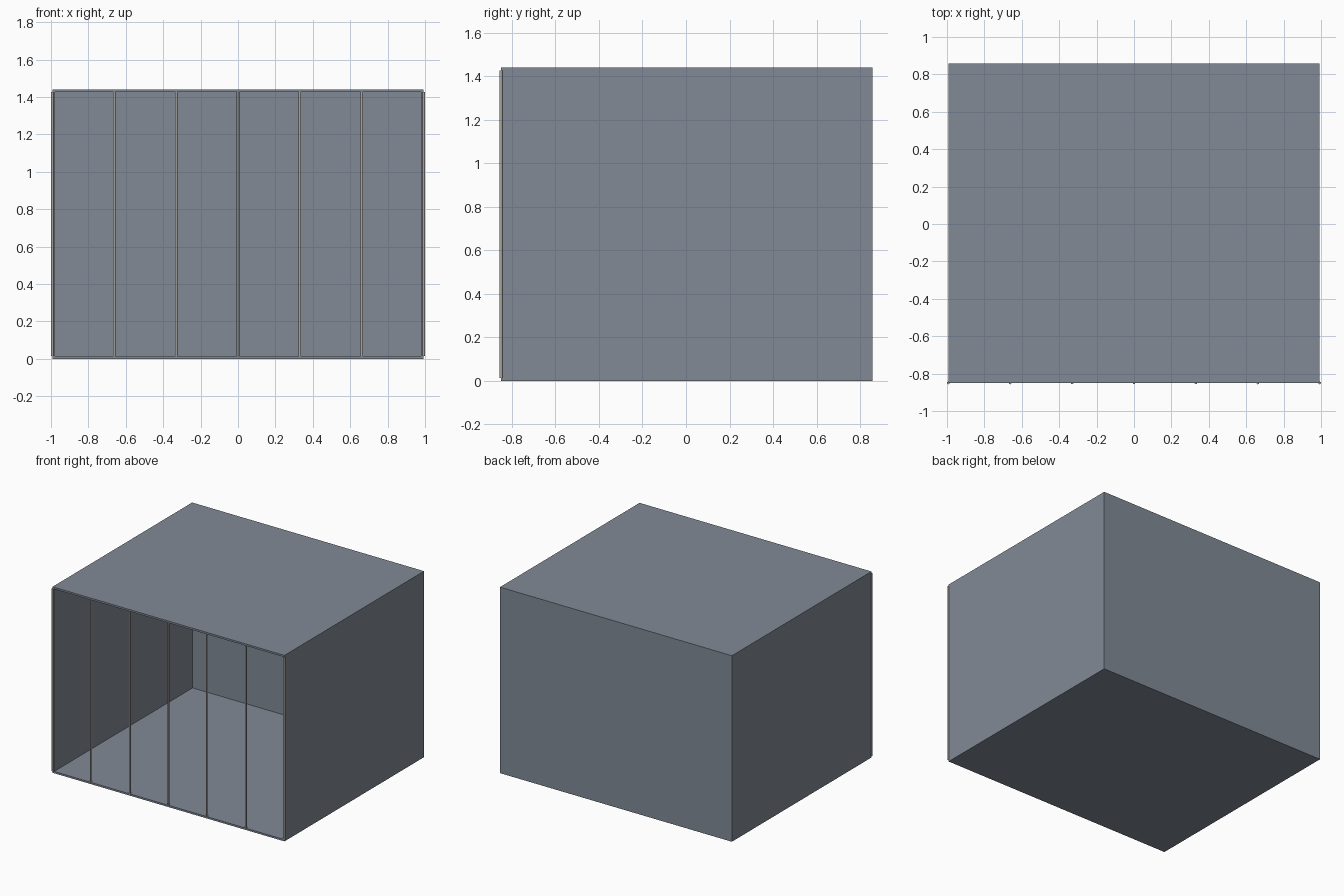
import bpy, bmesh
from mathutils import Matrix, Vector

cube = bpy.data.objects.get("Cube")
if cube:
    bpy.data.objects.remove(cube, do_unlink=True)


def material(name, rgb):
    mat = bpy.data.materials.new(name)
    mat.use_nodes = True
    mat.diffuse_color = (*rgb, 1)
    mat.node_tree.nodes["Principled BSDF"].inputs["Base Color"].default_value = (*rgb, 1)
    return mat


def finish(name, bm, mat):
    mesh = bpy.data.meshes.new(name)
    bm.to_mesh(mesh)
    bm.free()
    mesh.materials.append(mat)
    obj = bpy.data.objects.new(name, mesh)
    bpy.context.collection.objects.link(obj)
    return obj


slate = material("slate grey", (0.22, 0.255, 0.30))
steel = material("warm steel", (0.40, 0.39, 0.36))

HALF_X, FRONT, BACK, HEIGHT, WALL = 0.993, -0.85, 0.857, 1.44, 0.014
BAR_RADIUS = 0.007

# Box shell, open at the front and thickened inward
bm = bmesh.new()
size = Vector((2 * HALF_X, BACK - FRONT, HEIGHT))
centre = Vector((0, (FRONT + BACK) / 2, HEIGHT / 2))
bmesh.ops.create_cube(bm, size=1, matrix=Matrix.Translation(centre) @ Matrix.Diagonal((*size, 1)))
front = min(bm.faces, key=lambda f: f.calc_center_median().y)
bmesh.ops.delete(bm, geom=[front], context='FACES_ONLY')
shell = finish("box_shell", bm, slate)
solid = shell.modifiers.new("wall thickness", 'SOLIDIFY')
solid.thickness = WALL
solid.offset = -1
solid.use_even_offset = True

# Seven slim upright bars across the opening
for i in range(7):
    x = (i - 3) * HALF_X / 3
    bm = bmesh.new()
    bmesh.ops.create_cone(bm, cap_ends=True, segments=12, radius1=BAR_RADIUS,
                          radius2=BAR_RADIUS, depth=HEIGHT - 2 * WALL,
                          matrix=Matrix.Translation((x, FRONT, HEIGHT / 2)))
    for face in bm.faces:
        face.smooth = len(face.verts) == 4
    finish(f"upright_bar_{i + 1}", bm, steel)
